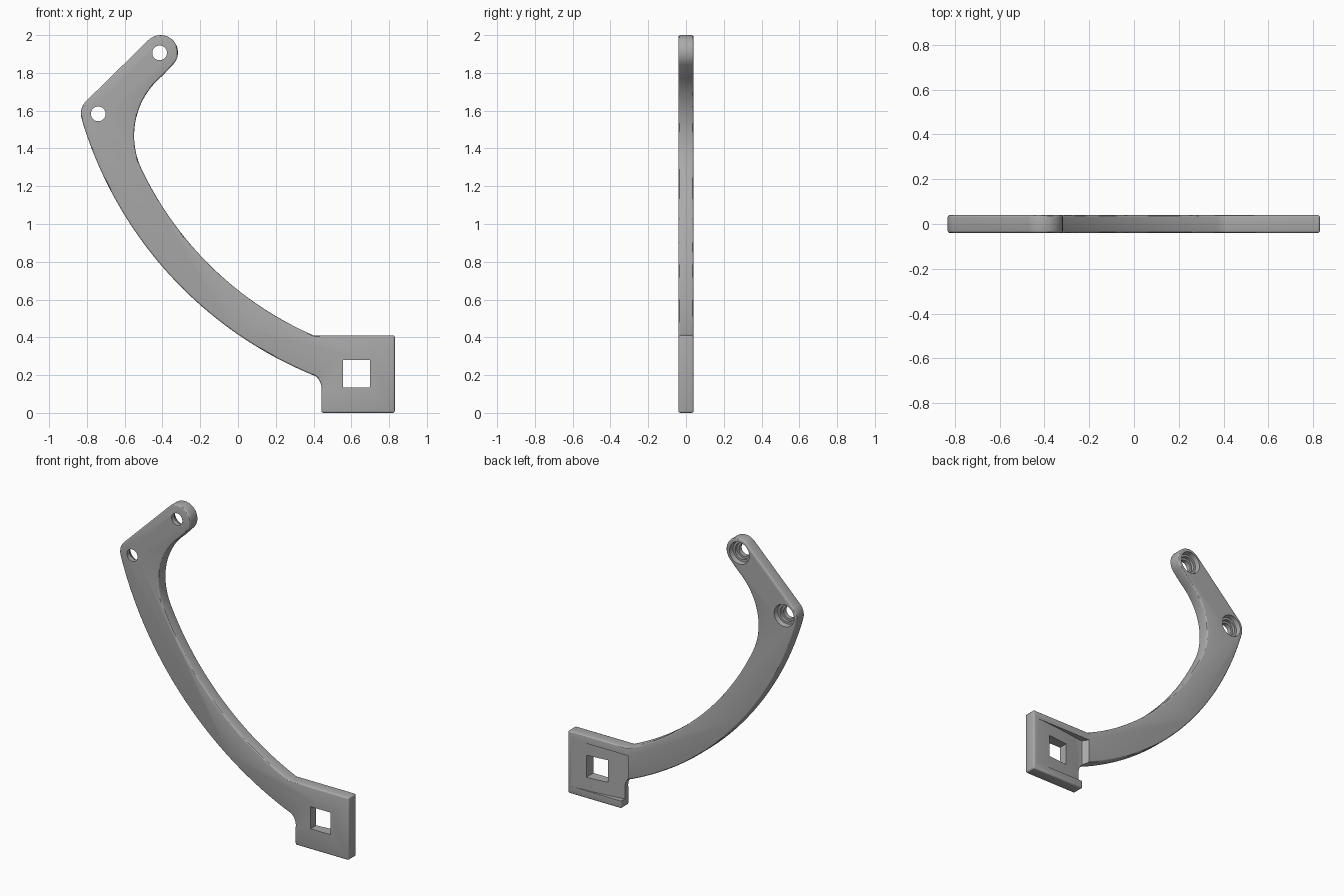
import bpy, bmesh, math
from mathutils import Vector, Matrix

cube = bpy.data.objects.get("Cube")
if cube:
    bpy.data.objects.remove(cube, do_unlink=True)

HALF = 0.04  # half the plate thickness

grey = bpy.data.materials.new("plain_grey")
grey.use_nodes = True
GREY = (0.4, 0.4, 0.4, 1)
grey.diffuse_color = GREY
grey.node_tree.nodes["Principled BSDF"].inputs["Base Color"].default_value = GREY


def arc(cx, cz, r, start, end, n):
    """Points on an arc, angles in degrees."""
    angles = [math.radians(start + (end - start) * i / n) for i in range(n + 1)]
    return [(cx + r * math.cos(a), cz + r * math.sin(a)) for a in angles]


def arc3(a, b, c, n):
    """Points on the arc that runs from a through b to c."""
    (ax, az), (bx, bz), (cx, cz) = a, b, c
    d = 2 * (ax * (bz - cz) + bx * (cz - az) + cx * (az - bz))
    sa, sb, sc = (x * x + z * z for x, z in (a, b, c))
    ox = (sa * (bz - cz) + sb * (cz - az) + sc * (az - bz)) / d
    oz = (sa * (cx - bx) + sb * (ax - cx) + sc * (bx - ax)) / d
    start = math.atan2(az - oz, ax - ox)
    sweep = math.remainder(math.atan2(cz - oz, cx - ox) - start, math.tau)
    return arc(ox, oz, math.hypot(ax - ox, az - oz),
               math.degrees(start), math.degrees(start + sweep), n)


def finish(name, bm):
    bmesh.ops.recalc_face_normals(bm, faces=bm.faces)
    mesh = bpy.data.meshes.new(name)
    bm.to_mesh(mesh)
    bm.free()
    mesh.materials.append(grey)
    obj = bpy.data.objects.new(name, mesh)
    bpy.context.collection.objects.link(obj)
    return obj


def prism(name, points, direction):
    bm = bmesh.new()
    face = bm.faces.new([bm.verts.new(p) for p in points])
    out = bmesh.ops.extrude_face_region(bm, geom=[face])
    verts = [v for v in out["geom"] if isinstance(v, bmesh.types.BMVert)]
    bmesh.ops.translate(bm, verts=verts, vec=Vector(direction))
    return finish(name, bm)


def drill(name, x, z, r_front, r_back, y0, y1):
    """Round cutter along y."""
    bm = bmesh.new()
    place = Matrix.Translation((x, (y0 + y1) / 2, z)) @ Matrix.Rotation(-math.pi / 2, 4, "X")
    bmesh.ops.create_cone(bm, cap_ends=True, segments=40, radius1=r_front,
                          radius2=r_back, depth=y1 - y0, matrix=place)
    return finish(name, bm)


# Bracket outline: two rounded lugs, a curved arm and a square foot
outline = arc(-0.41, 1.908, 0.092, -45, 135, 24)
outline += arc(-0.742, 1.585, 0.09, 135, 196, 10)
outline += arc3((-0.82, 1.53), (0, 0.415), (0.407, 0.196), 40)
outline += arc3((0.415, 0.191), (0.434, 0.165), (0.442, 0.115), 8)
outline += [(0.442, 0), (0.83, 0), (0.83, 0.41), (0.407, 0.41)]
outline += arc3((0.40, 0.41), (0, 0.65), (-0.503, 1.275), 40)
outline += arc3((-0.51, 1.29), (-0.55, 1.47), (-0.40, 1.785), 24)
bracket = prism("bracket", [(x, -HALF, z) for x, z in outline], (0, 2 * HALF, 0))

bevel = bracket.modifiers.new("soft_edges", "BEVEL")
bevel.width = 0.01
bevel.segments = 3
bevel.limit_method = "ANGLE"
bevel.angle_limit = math.radians(40)

cutters = []

# Screw holes, stepped on the back
for x, z in ((-0.415, 1.906), (-0.74, 1.583)):
    cutters.append(drill("screw_hole", x, z, 0.039, 0.039, -0.1, 0.1))
    cutters.append(drill("screw_seat", x, z, 0.052, 0.052, -0.01, 0.1))
    cutters.append(drill("screw_rim", x, z, 0.066, 0.074, 0.01, 0.05))

# Square window through the foot
window = [(0.555, 0.135), (0.70, 0.135), (0.70, 0.28), (0.555, 0.28)]
cutters.append(prism("window_cutter", [(x, -0.1, z) for x, z in window], (0, 0.2, 0)))

# Sloping channel in the back of the foot, deepest beside the arm
floor = arc3((0.80, HALF), (0.62, 0.026), (0.44, 0.002), 10)
channel = [(0.80, 0.06)] + floor + [(0.415, 0.002), (0.39, HALF), (0.39, 0.06)]
cutters.append(prism("channel_cutter", [(x, y, 0.05) for x, y in channel], (0, 0, 0.31)))

for cutter in cutters:
    cut = bracket.modifiers.new(cutter.name, "BOOLEAN")
    cut.operation = "DIFFERENCE"
    cut.solver = "EXACT"
    cut.object = cutter

# Bake the cuts and drop the cutters
bpy.context.view_layer.update()
graph = bpy.context.evaluated_depsgraph_get()
baked = bpy.data.meshes.new_from_object(bracket.evaluated_get(graph))
bracket.modifiers.clear()
bracket.data = baked
for cutter in cutters:
    bpy.data.objects.remove(cutter, do_unlink=True)

bpy.ops.object.select_all(action="DESELECT")
bracket.select_set(True)
bpy.context.view_layer.objects.active = bracket
bpy.ops.object.shade_smooth_by_angle(angle=math.radians(30))
